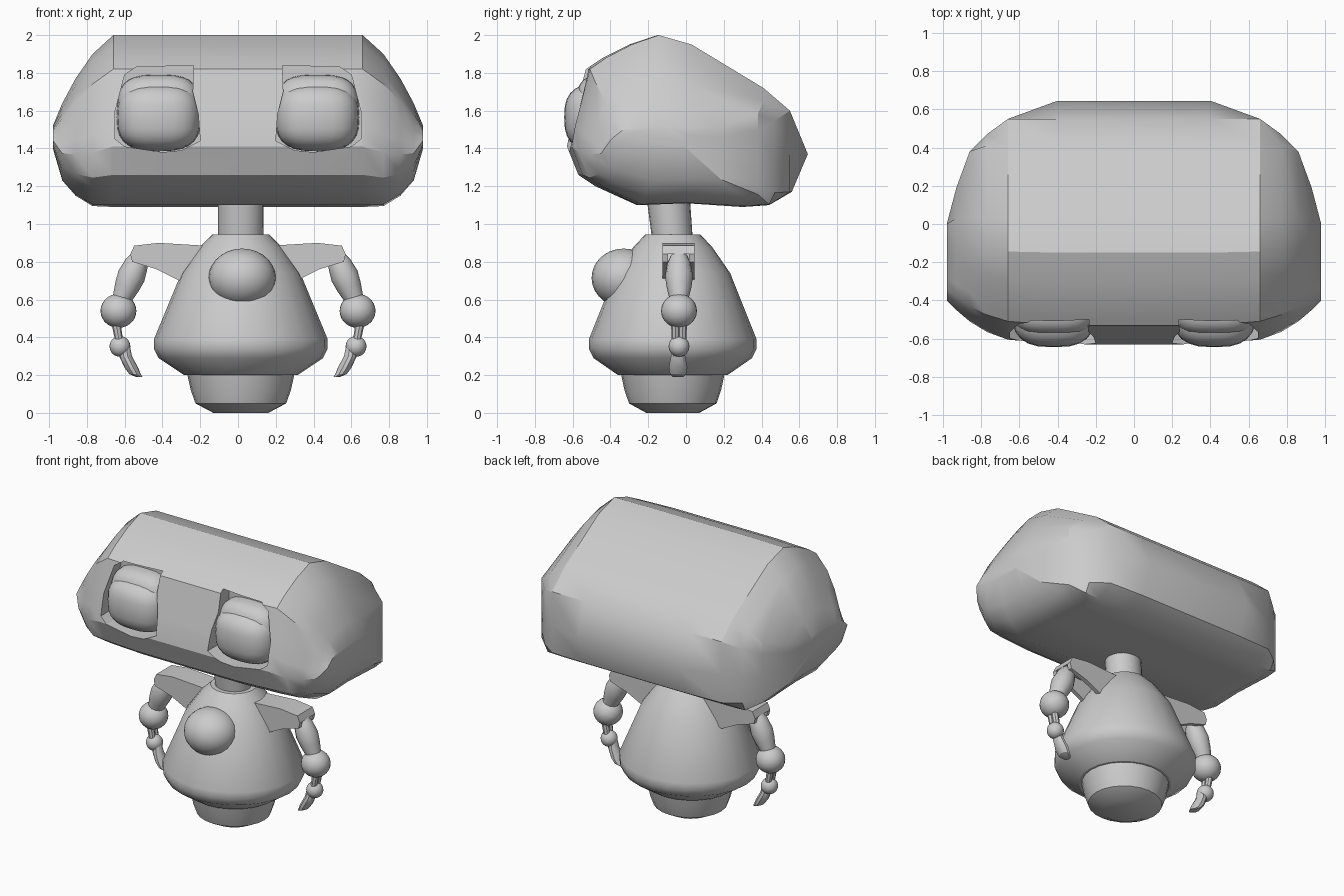
import bpy, bmesh, math
from mathutils import Vector

if "Cube" in bpy.data.objects:
    bpy.data.objects.remove(bpy.data.objects["Cube"])


def finish(name, bm, mirror=False):
    bmesh.ops.recalc_face_normals(bm, faces=bm.faces)
    me = bpy.data.meshes.new(name)
    bm.to_mesh(me)
    bm.free()
    ob = bpy.data.objects.new(name, me)
    bpy.context.collection.objects.link(ob)
    if mirror:
        ob.modifiers.new("Mirror", 'MIRROR').use_mirror_merge = False
    return ob


def loft(name, rings, mirror=False):
    """Skin a list of equal-length point rings and cap both ends."""
    bm = bmesh.new()
    vs = [[bm.verts.new(p) for p in r] for r in rings]
    n = len(vs[0])
    for a, b in zip(vs, vs[1:]):
        for i in range(n):
            bm.faces.new((a[i], a[(i + 1) % n], b[(i + 1) % n], b[i]))
    bm.faces.new(vs[0])
    bm.faces.new(vs[-1])
    return finish(name, bm, mirror)


def ellipse(cx, cy, z, rx, ry, n):
    return [(cx + rx * math.cos(2 * math.pi * i / n),
             cy + ry * math.sin(2 * math.pi * i / n), z) for i in range(n)]


def prism(name, pts, y0, y1, mirror=True):
    return loft(name, [[(x, y, z) for x, z in pts] for y in (y0, y1)], mirror)


def ball(name, c, r, mirror=False, power=1.0):
    """Ellipsoid; power below 1 makes it boxier."""
    bm = bmesh.new()
    bmesh.ops.create_uvsphere(bm, u_segments=24, v_segments=14, radius=1)
    for v in bm.verts:
        v.co = Vector([c[k] + r[k] * math.copysign(abs(v.co[k]) ** power, v.co[k])
                       for k in range(3)])
    return finish(name, bm, mirror)


def rod(name, a, b, profile, n=12):
    """Lathe a (position, radius) profile along the line a-b."""
    a, b = Vector(a), Vector(b)
    q = (b - a).to_track_quat('Z', 'Y')
    rings = [[a.lerp(b, t) + q @ Vector(p) for p in ellipse(0, 0, 0, r, r, n)]
             for t, r in profile]
    return loft(name, rings, True)


# Head: side outline (y, z), narrowed toward each side
outline = [(-.63, 1.41), (-.57, 1.26), (-.48, 1.20), (-.26, 1.10), (0, 1.11),
           (.30, 1.09), (.44, 1.10), (.56, 1.17), (.645, 1.37), (.55, 1.60),
           (.41, 1.72), (.03, 1.95), (-.15, 2.0), (-.30, 1.95), (-.44, 1.88),
           (-.53, 1.82), (-.575, 1.65), (-.61, 1.52)]
# x, front y, back y, bottom z, top z
sections = [(.40, -.63, .645, 1.09, 2.0), (.66, -.605, .55, 1.09, 2.0),
            (.77, -.565, .47, 1.095, 1.90), (.86, -.51, .38, 1.15, 1.77),
            (.93, -.45, .19, 1.23, 1.64), (.98, -.40, .0, 1.40, 1.52)]


def section(s, side):
    x, f, b, z0, z1 = s
    return [(side * x, y * f / -.63 if y < 0 else min(y, b),
             z0 + (z - 1.09) * (z1 - z0) / .91) for y, z in outline]


head = loft("head", [section(s, -1) for s in reversed(sections)]
            + [section(s, 1) for s in sections])

# Eye sockets cut into the face
socket = [(.235, 1.84), (.54, 1.83), (.60, 1.79), (.65, 1.60), (.65, 1.45),
          (.60, 1.41), (.40, 1.38), (.30, 1.39), (.20, 1.44), (.21, 1.58), (.24, 1.70)]
for side in (-1, 1):
    cutter = prism("socket_cutter", [(side * x, z) for x, z in socket], -.85, -.44, False)
    cutter.hide_render = True
    mod = head.modifiers.new("Socket", 'BOOLEAN')
    mod.operation, mod.solver, mod.object = 'DIFFERENCE', 'EXACT', cutter
    bpy.context.view_layer.objects.active = head
    bpy.ops.object.modifier_apply(modifier=mod.name)
    bpy.data.objects.remove(cutter)

ball("eye", (.42, -.445, 1.565), (.222, .20, .18), True, .72)
ball("eyelid", (.42, -.43, 1.60), (.22, .155, .19), True, .65)

# Torso, foot and neck share an axis
CX, CY = .015, -.07


def turned(name, profile):
    return loft(name, [ellipse(CX, CY, z, r, r * .965, 24) for r, z in profile])


turned("foot", [(.145, 0), (.24, .05), (.265, .12), (.285, .21)])
turned("torso", [(.30, .20), (.435, .29), (.46, .34), (.46, .39), (.315, .74),
                 (.215, .88), (.15, .945)])
loft("neck", [ellipse(CX, -.073, .93, .12, .108, 20), ellipse(CX, -.095, 1.15, .12, .115, 20)])
ball("chest_dome", (.022, -.33, .715), (.178, .17, .155))

# Shoulders: top plate with front and back flaps
flap = [(.17, .885), (.42, .90), (.55, .885), (.57, .84), (.56, .80), (.43, .76),
        (.31, .70), (.19, .74)]
prism("shoulder_front", flap, -.125, -.095)
prism("shoulder_back", flap, .015, .045)
prism("shoulder_top", [(.17, .885), (.42, .90), (.55, .885), (.57, .84), (.42, .85), (.17, .84)],
      -.12, .04)

# Arms
ARM_Y = -.037
rod("upper_arm", (.52, ARM_Y, .83), (.625, ARM_Y, .58),
    [(0, .045), (.15, .062), (.42, .074), (.65, .066), (1, .045)])
ball("elbow", (.633, ARM_Y, .54), (.095, .095, .09), True)
for dy in (-.018, .018):
    rod("forearm", (.645, ARM_Y + dy, .47), (.625, ARM_Y + dy, .36), [(0, .024), (1, .02)], 8)
ball("wrist", (.625, ARM_Y, .352), (.055, .055, .055), True)
loft("hand", [ellipse(x, -.042, z, rx, ry, 10) for x, z, rx, ry in
              [(.600, .345, .030, .030), (.595, .30, .034, .040),
               (.565, .24, .036, .052), (.545, .205, .030, .045), (.522, .19, .018, .03)]], True)

# Smooth shading with sharp edges kept
bpy.ops.object.select_all(action='SELECT')
bpy.context.view_layer.objects.active = head
bpy.ops.object.shade_smooth_by_angle(angle=math.radians(30))
